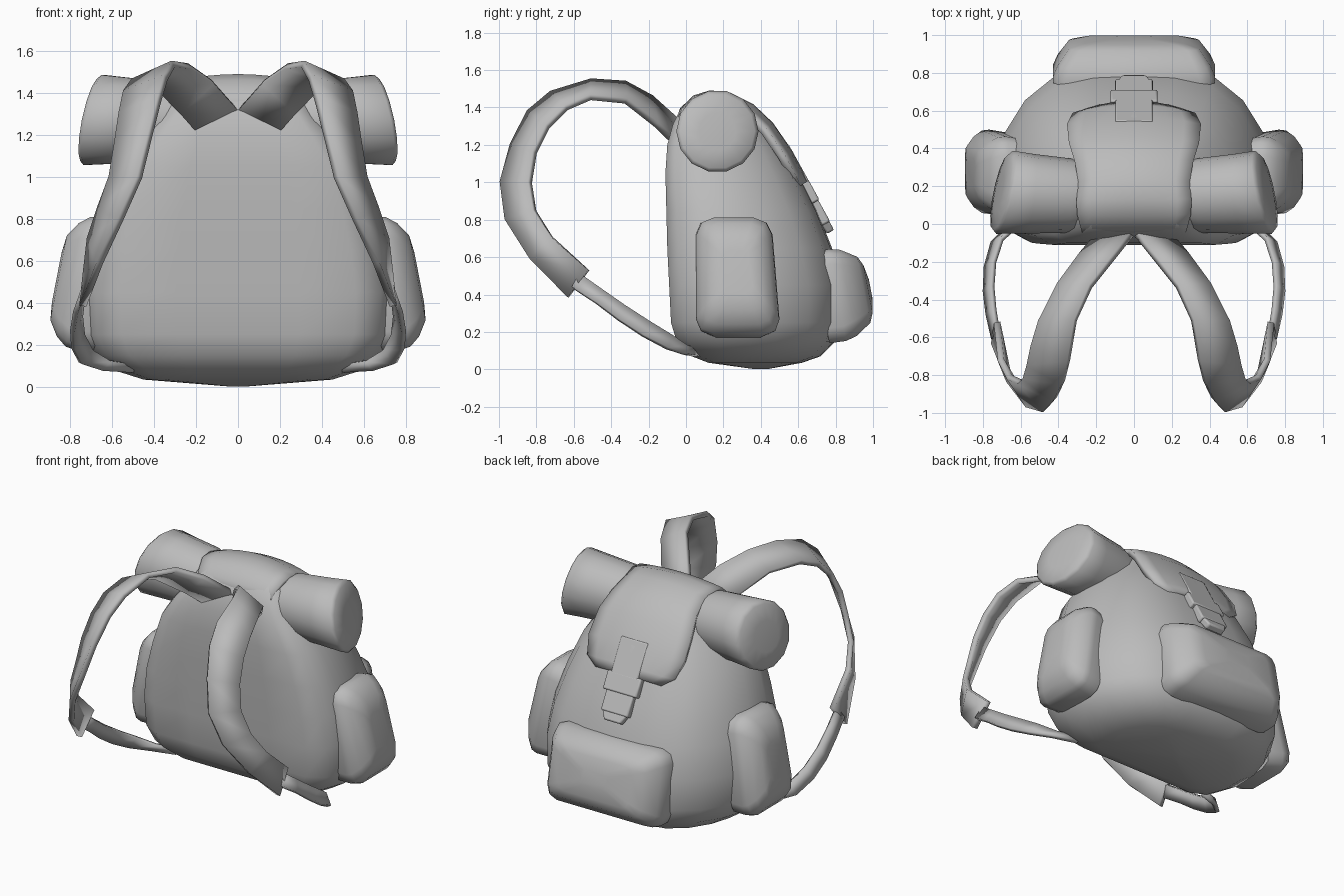
import bpy, bmesh, math
from mathutils import Matrix, Vector

if "Cube" in bpy.data.objects:
    bpy.data.objects.remove(bpy.data.objects["Cube"])

fabric = bpy.data.materials.new("grey fabric")
fabric.diffuse_color = (0.5, 0.5, 0.5, 1)
fabric.use_nodes = True
fabric.node_tree.nodes["Principled BSDF"].inputs["Base Color"].default_value = fabric.diffuse_color


def finish(name, bm, mirror=False, thick=0, angle=50, bevel=0):
    """Turn a bmesh into a shaded object with optional modifiers."""
    bmesh.ops.recalc_face_normals(bm, faces=bm.faces)
    me = bpy.data.meshes.new(name)
    bm.to_mesh(me)
    bm.free()
    ob = bpy.data.objects.new(name, me)
    bpy.context.collection.objects.link(ob)
    me.materials.append(fabric)
    bpy.ops.object.select_all(action='DESELECT')
    ob.select_set(True)
    bpy.context.view_layer.objects.active = ob
    bpy.ops.object.shade_smooth_by_angle(angle=math.radians(angle))
    if thick:
        m = ob.modifiers.new("thickness", 'SOLIDIFY')
        m.thickness, m.offset = thick, 0
    if bevel:
        m = ob.modifiers.new("soft edge", 'BEVEL')
        m.width, m.segments = bevel, 2
    if mirror:
        ob.modifiers.new("other side", 'MIRROR').use_mirror_merge = False
    return ob


def skin(rows, closed):
    """Join rows of points into a surface; closed rows get end caps."""
    bm = bmesh.new()
    vs = [[bm.verts.new(p) for p in r] for r in rows]
    n = len(vs[0])
    for a, b in zip(vs, vs[1:]):
        for i in range(n if closed else n - 1):
            j = (i + 1) % n
            bm.faces.new((a[i], a[j], b[j], b[i]))
    if closed:
        bm.faces.new(vs[0])
        bm.faces.new(vs[-1])
    return bm


# Main bag: flat against the wearer, rounded behind, lofted upward
half = [(0, 0), (.4, 0), (.76, 0), (.92, .07), (1, .25), (.99, .45),
        (.92, .63), (.78, .81), (.58, .94), (.3, .99), (0, 1)]
outline = half + [(-u, v) for u, v in half[-2:0:-1]]
levels = [(.002, .04, .36, .44), (.035, .45, .12, .62), (.07, .56, .03, .72),
          (.15, .68, -.05, .8), (.25, .73, -.08, .83), (.45, .74, -.09, .83),
          (.65, .71, -.1, .78), (.85, .65, -.105, .7), (1.05, .57, -.11, .6),
          (1.2, .46, -.1, .51), (1.31, .365, -.07, .43),
          (1.39, .32, -.03, .36), (1.44, .27, .03, .28), (1.455, .15, .1, .2)]
finish("main_bag", skin([[(u * w, y0 + v * (y1 - y0), z) for u, v in outline]
                         for z, w, y0, y1 in levels], True))

# Top flap: strip draped over the bag, bowed across its width
drape = [(-.045, 1.3, .27, 0), (-.015, 1.385, .28, .01), (.05, 1.447, .3, .02),
         (.13, 1.472, .3, .035), (.23, 1.46, .29, .045), (.35, 1.4, .31, .045),
         (.45, 1.305, .34, .045), (.55, 1.16, .35, .045),
         (.61, 1.05, .32, .045), (.635, 1.0, .24, .045)]
rows = []
for i, (y, z, w, bow) in enumerate(drape):
    a, b = drape[max(i - 1, 0)], drape[min(i + 1, len(drape) - 1)]
    t = Vector((b[0] - a[0], b[1] - a[1])).normalized()
    rows.append([(w * k / 4, y + t.y * bow * (k / 4) ** 2,
                  z - t.x * bow * (k / 4) ** 2) for k in range(-4, 5)])
finish("top_flap", skin(rows, False), thick=.04)


# Pockets: rounded rectangles stacked outward and closed by a low dome
def pocket(name, rings, place, mirror=False, taper=0):
    rows = []
    for d, hu, hv, r in rings:
        ring = []
        for q, (su, sv) in enumerate([(1, 1), (-1, 1), (-1, -1), (1, -1)]):
            for s in range(3):
                t = math.radians(90 * q + 45 * s)
                u = su * (hu - r) + r * math.cos(t)
                v = sv * (hv - r) + r * math.sin(t)
                if u > 0:
                    u -= taper * (v + hv)
                ring.append(place @ Vector((u, v, d)))
        rows.append(ring)
    finish(name, skin(rows, True), mirror)


def frame(u, v, out, origin):
    m = Matrix((u, v, out)).transposed().to_4x4()
    m.translation = origin
    return m


c, s = math.cos(math.radians(11)), math.sin(math.radians(11))
pocket("side_pocket",
       [(0, .21, .31, .09), (.1, .227, .32, .09), (.14, .222, .315, .09),
        (.19, .19, .275, .08), (.235, .14, .205, .06), (.244, .08, .12, .04)],
       frame((0, 1, 0), (-s, 0, c), (c, 0, s), (.625, .28, .475)), True, .08)
pocket("rear_pocket",
       [(0, .42, .245, .08), (.09, .43, .25, .08), (.15, .405, .235, .08),
        (.235, .345, .18, .06), (.258, .26, .13, .04), (.272, .1, .05, .03)],
       frame((-1, 0, 0), (0, -s, c), (0, c, s), (0, .72, .38)))

# Rolled mat ends: flared tubes with slanted, slightly domed outer faces
rows = []
for x, y, z, r, slant in [(.2, .15, 1.26, .17, 0), (.3, .15, 1.265, .185, 0),
                          (.34, .15, 1.265, .197, .03), (.55, .16, 1.27, .21, .12),
                          (.685, .168, 1.273, .22, .2), (.705, .168, 1.273, .2, .2),
                          (.717, .168, 1.273, .1, .2)]:
    ring = []
    for i in range(14):
        t = math.tau * i / 14
        dy, dz = r * math.cos(t), r * math.sin(t)
        ring.append((x - slant * (dy + dz), y + dy, z + dz))
    rows.append(ring)
finish("mat_roll", skin(rows, True), True, angle=80)

# Shoulder straps: twisting ribbon given by its two edges
inner = [(0, -.04, 1.32), (.12, -.19, 1.455), (.23, -.33, 1.53), (.31, -.51, 1.54),
         (.345, -.72, 1.475), (.375, -.84, 1.375), (.42, -.93, 1.2),
         (.47, -.985, 1.0), (.56, -.96, .8), (.66, -.83, .59), (.74, -.63, .385)]
outer = [(.16, -.02, 1.175), (.28, -.16, 1.31), (.4, -.32, 1.435), (.5, -.51, 1.455),
         (.54, -.64, 1.4), (.56, -.74, 1.3), (.58, -.81, 1.16),
         (.605, -.835, 1.0), (.66, -.81, .85), (.705, -.72, .71), (.725, -.52, .53)]
finish("shoulder_strap", skin(list(zip(inner, outer)), False), True, .035)

# Thin adjusting straps curling back under the bag
low = [(.745, -.61, .44), (.775, -.48, .355), (.79, -.36, .265), (.785, -.23, .18),
       (.75, -.1, .112), (.65, 0, .08), (.5, .06, .07)]
high = [(.72, -.57, .51), (.74, -.45, .425), (.75, -.33, .34), (.74, -.2, .255),
        (.7, -.08, .18), (.61, 0, .125), (.5, .06, .11)]
finish("adjusting_strap", skin(list(zip(low, high)), False), True, .025)


# Clasp: plates lying on the sloping rear of the flap
def plate(name, y, z, w, h, t, tip=1):
    bm = bmesh.new()
    bmesh.ops.create_cube(bm, size=1)
    for v in bm.verts:
        if v.co.z < 0:
            v.co.x *= tip
    bm.transform(Matrix.Translation((0, y, z)) @ Matrix.Rotation(math.radians(29), 4, 'X')
                 @ Matrix.Diagonal((w, t, h, 1)))
    finish(name, bm, angle=35, bevel=.01)


plate("clasp_strap", .588, 1.08, .2, .26, .05)
plate("clasp_bar", .658, .945, .25, .12, .06)
plate("clasp_tongue", .712, .845, .2, .15, .05)
plate("clasp_tip", .755, .765, .19, .07, .045, .65)
